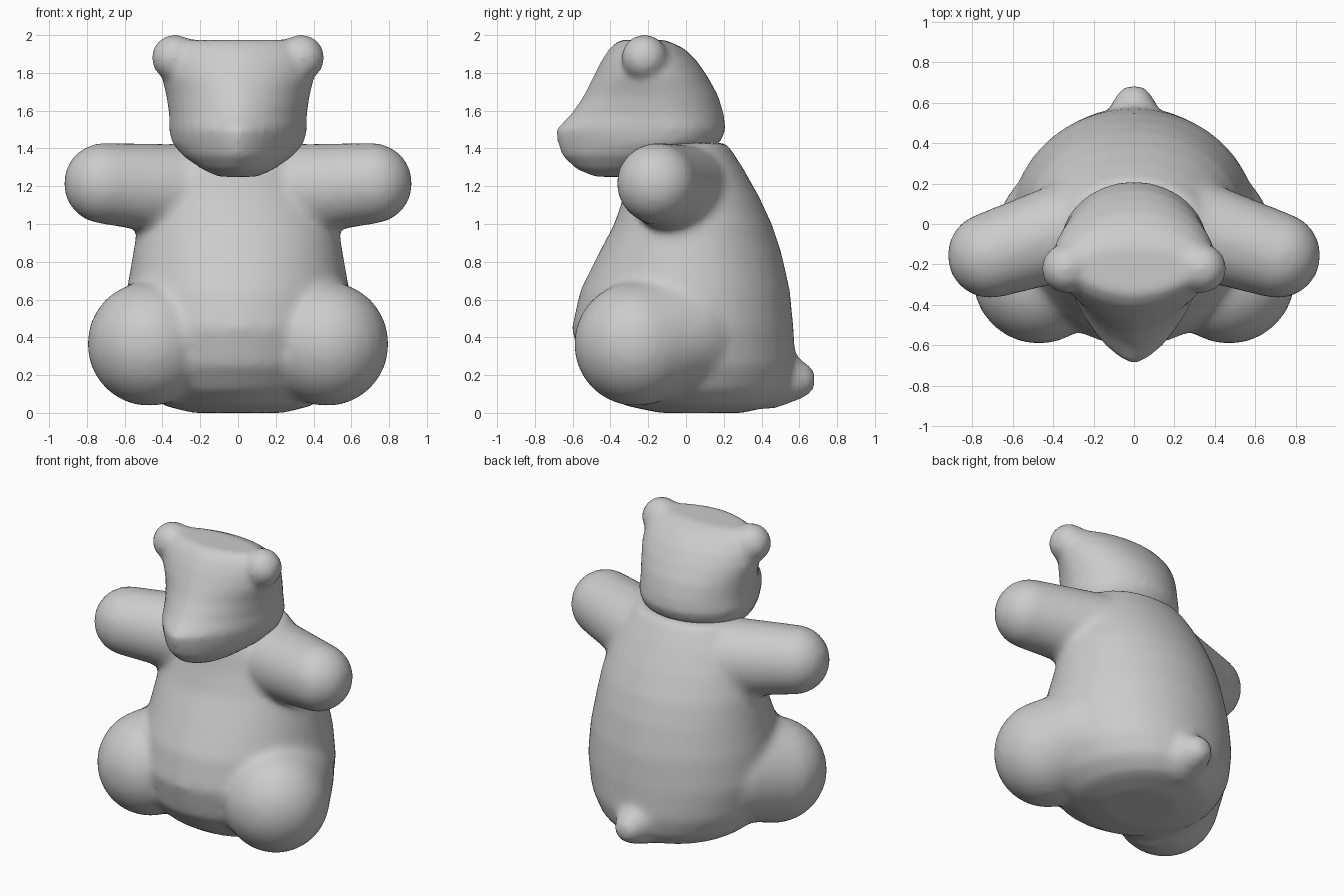
import bpy, bmesh
from math import sin, cos, pi, copysign
from mathutils import Vector, Matrix

if "Cube" in bpy.data.objects:
    bpy.data.objects.remove(bpy.data.objects["Cube"])

SEG = 40


def add_loft(bm, rings):
    """Stack rounded rings: (z, half width, front y, back y, widest y, front power)."""
    loops = []
    for z, w, yf, yb, yc, p in rings:
        loop = []
        for i in range(SEG):
            a = 2 * pi * i / SEG
            c, s = cos(a), sin(a)
            n = p if s < 0 else 2.0
            depth = (yc - yf) if s < 0 else (yb - yc)
            x = w * copysign(abs(c) ** (2 / n), c)
            y = yc + depth * copysign(abs(s) ** (2 / n), s)
            loop.append(bm.verts.new((x, y, z)))
        loops.append(loop)
    for lo, hi in zip(loops, loops[1:]):
        for i in range(SEG):
            j = (i + 1) % SEG
            bm.faces.new((lo[i], lo[j], hi[j], hi[i]))
    bm.faces.new(loops[0][::-1])
    bm.faces.new(loops[-1])


def add_limb(bm, a, ra, b, rb, steps=9, mirror=True):
    """Tapered rounded limb as a chain of spheres, fused later by the remesh."""
    a, b = Vector(a), Vector(b)
    for side in ((1, -1) if mirror else (1,)):
        for i in range(steps):
            t = i / (steps - 1)
            p = a.lerp(b, t)
            p.x *= side
            bmesh.ops.create_uvsphere(bm, u_segments=24, v_segments=16,
                                      radius=ra + (rb - ra) * t,
                                      matrix=Matrix.Translation(p))


def finish(bm, name, voxel, smooth):
    bmesh.ops.recalc_face_normals(bm, faces=bm.faces)
    me = bpy.data.meshes.new(name)
    bm.to_mesh(me)
    bm.free()
    ob = bpy.data.objects.new(name, me)
    bpy.context.collection.objects.link(ob)
    rm = ob.modifiers.new("fuse", 'REMESH')
    rm.mode = 'VOXEL'
    rm.voxel_size = voxel
    rm.use_smooth_shade = True
    sm = ob.modifiers.new("soften", 'SMOOTH')
    sm.factor = 0.5
    sm.iterations = smooth
    return ob


# Torso
body = bmesh.new()
add_loft(body, [(z, w, yf, yb, 0.03, 2.0) for z, w, yf, yb in (
    (0.00, 0.24, -0.14, 0.30),
    (0.04, 0.40, -0.33, 0.47),
    (0.12, 0.50, -0.46, 0.55),
    (0.25, 0.57, -0.56, 0.58),
    (0.45, 0.605, -0.605, 0.57),
    (0.65, 0.59, -0.56, 0.55),
    (0.85, 0.555, -0.46, 0.505),
    (1.00, 0.53, -0.38, 0.455),
    (1.15, 0.48, -0.33, 0.385),
    (1.30, 0.41, -0.30, 0.30),
    (1.43, 0.32, -0.22, 0.215))])
# Arms, legs and tail
add_limb(body, (0.32, -0.03, 1.18), 0.245, (0.71, -0.155, 1.215), 0.215)
add_limb(body, (0.36, -0.02, 0.42), 0.31, (0.47, -0.265, 0.365), 0.33)
add_limb(body, (0, 0.44, 0.19), 0.17, (0, 0.585, 0.175), 0.105, mirror=False)
finish(body, "body", 0.025, 12)

# Head with diamond-shaped plan tapering into the muzzle
head = bmesh.new()
add_loft(head, [
    (1.25, 0.10, -0.48, -0.18, -0.35, 1.9),
    (1.29, 0.19, -0.58, -0.08, -0.28, 1.8),
    (1.36, 0.29, -0.655, 0.06, -0.18, 1.65),
    (1.43, 0.35, -0.68, 0.18, -0.12, 1.55),
    (1.50, 0.365, -0.69, 0.21, -0.11, 1.55),
    (1.58, 0.365, -0.61, 0.20, -0.13, 1.6),
    (1.68, 0.38, -0.54, 0.17, -0.15, 1.65),
    (1.78, 0.405, -0.49, 0.115, -0.18, 1.7),
    (1.86, 0.40, -0.45, 0.06, -0.20, 1.7),
    (1.93, 0.37, -0.405, -0.01, -0.21, 1.7),
    (1.975, 0.30, -0.35, -0.11, -0.22, 1.7)])
# Ear bumps
add_limb(head, (0.28, -0.20, 1.85), 0.13, (0.335, -0.22, 1.88), 0.122, steps=4)
finish(head, "head", 0.02, 6)
